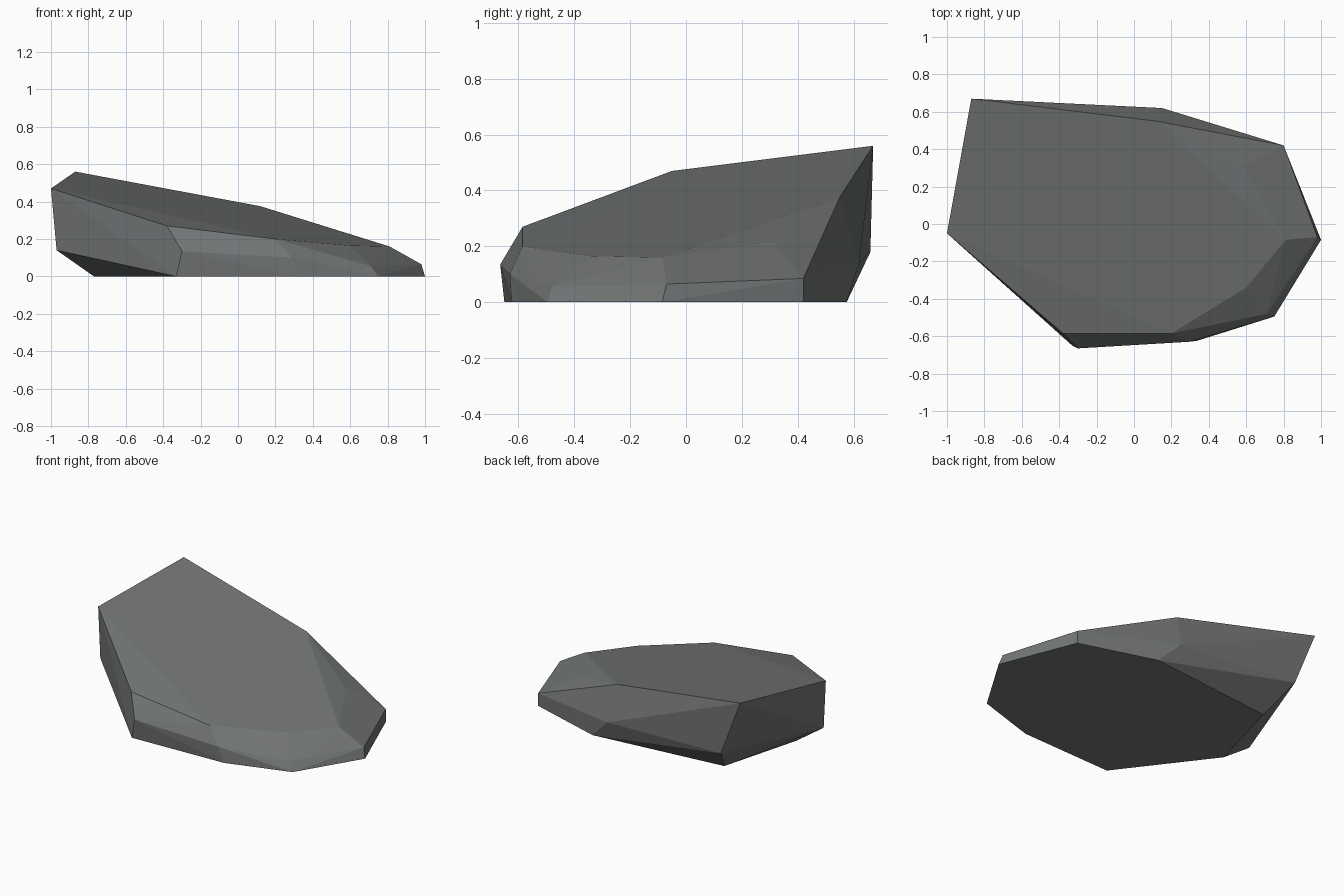
import bpy, bmesh, math

# Faceted boulder: rings of corner points wrapped in a convex skin
base = [(-0.77, -0.07), (-0.33, -0.65), (0.335, -0.625), (0.75, -0.495),
        (1.0, -0.085), (0.80, 0.42), (0.29, 0.575), (-0.62, 0.48)]
waist = [(-0.97, -0.07, 0.14), (-0.30, -0.665, 0.135), (0.29, -0.63, 0.10),
         (0.71, -0.48, 0.055), (0.98, -0.07, 0.065), (0.80, 0.42, 0.085),
         (0.15, 0.62, 0.14), (-0.72, 0.66, 0.18)]
crown = [(-1.0, -0.05, 0.47), (-0.38, -0.585, 0.27), (0.20, -0.585, 0.20),
         (0.60, -0.34, 0.165), (0.81, -0.085, 0.16), (0.58, 0.31, 0.215),
         (0.12, 0.55, 0.375), (-0.87, 0.67, 0.56)]

bm = bmesh.new()
for p in [(x, y, 0.0) for x, y in base] + waist + crown:
    bm.verts.new(p)
bmesh.ops.convex_hull(bm, input=bm.verts[:])
# Merge nearly flat triangles into clean facets
bmesh.ops.dissolve_limit(bm, angle_limit=math.radians(2),
                         verts=bm.verts[:], edges=bm.edges[:])
bmesh.ops.recalc_face_normals(bm, faces=bm.faces[:])

mesh = bpy.data.meshes.new("boulder")
bm.to_mesh(mesh)
bm.free()

# Single grey stone colour, flat shaded
stone = bpy.data.materials.new("grey stone")
stone.diffuse_color = (0.17, 0.18, 0.18, 1.0)
mesh.materials.append(stone)

rock = bpy.data.objects.new("boulder", mesh)
bpy.context.collection.objects.link(rock)
